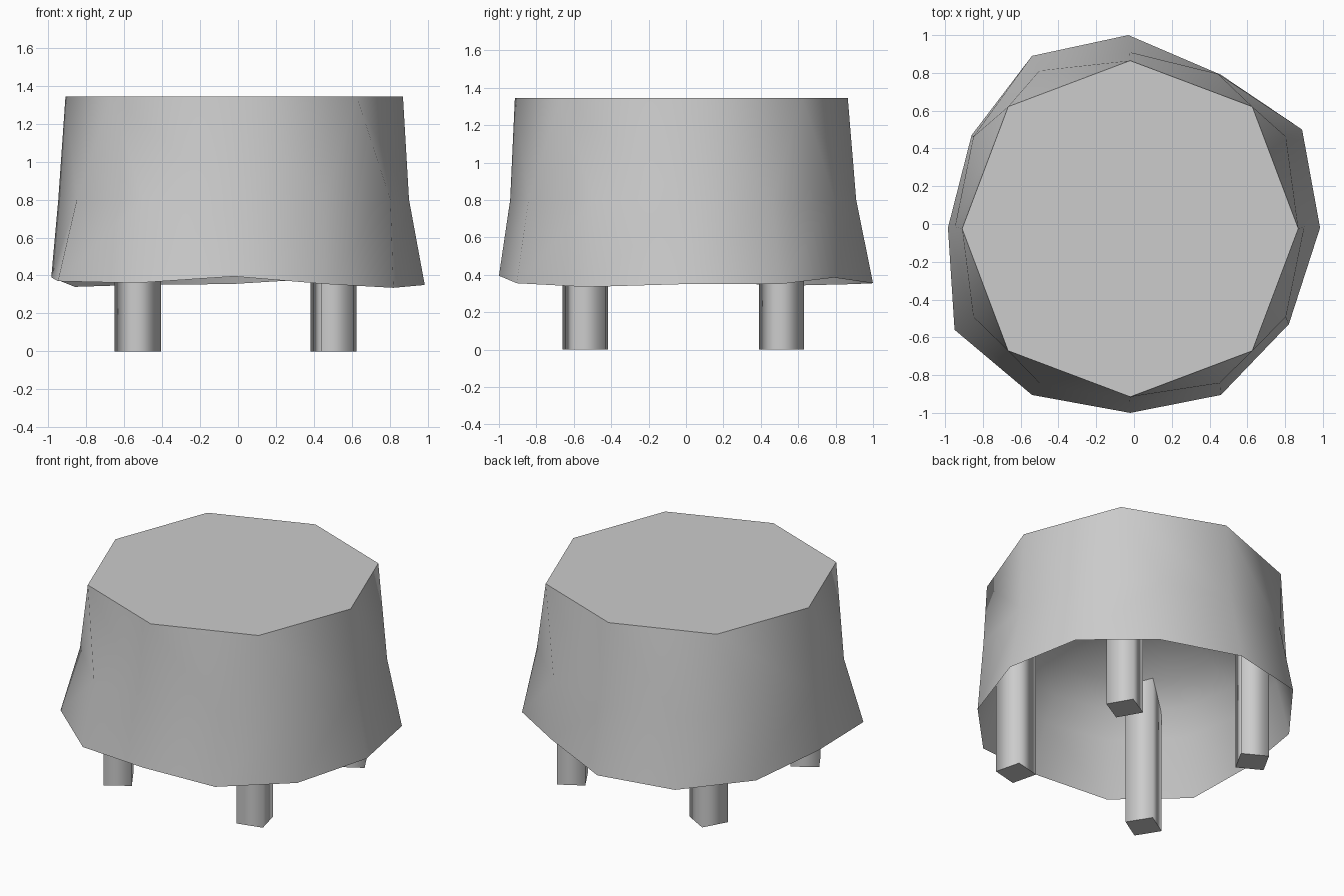
import bpy
import bmesh
from math import cos, sin, radians, tau

cube = bpy.data.objects.get("Cube")
if cube:
    bpy.data.objects.remove(cube, do_unlink=True)

GREY = (0.604, 0.604, 0.604, 1)
mat = bpy.data.materials.new("light_grey")
mat.use_nodes = True
mat.diffuse_color = GREY
mat.node_tree.nodes["Principled BSDF"].inputs["Base Color"].default_value = GREY


def ring(bm, radii, z, cx, cy, turn=0):
    """Add a ring with one vertex for each radius."""
    step = tau / len(radii)
    return [bm.verts.new((cx + r * cos(turn + step * i),
                          cy + r * sin(turn + step * i), z))
            for i, r in enumerate(radii)]


def bridge(bm, lower, upper):
    """Join two rings, with triangles where their counts differ."""
    n, m = len(lower), len(upper)
    if n == m:
        for i in range(n):
            j = (i + 1) % n
            bm.faces.new((lower[i], lower[j], upper[j], upper[i]))
        return
    i = j = 0
    while i < n or j < m:
        a, b = lower[i % n], upper[j % m]
        if j >= m or (i < n and (i + 1) / n <= (j + 1) / m):
            i += 1
            bm.faces.new((a, lower[i % n], b))
        else:
            j += 1
            bm.faces.new((a, upper[j % m], b))


def finish(bm, name, caps=()):
    """Smooth the walls and keep the cap rims sharp."""
    for f in bm.faces:
        f.smooth = f not in caps
    for cap in caps:
        for e in cap.edges:
            e.smooth = False
    mesh = bpy.data.meshes.new(name)
    bm.to_mesh(mesh)
    bm.free()
    mesh.materials.append(mat)
    bpy.context.collection.objects.link(bpy.data.objects.new(name, mesh))


# Draped cover: octagonal top, twelve-sided waist, uneven open hem
HEM = [(.985, -.02, .35), (.89, .50, .35), (.46, .79, .385), (-.03, 1.0, .355),
       (-.54, .89, .35), (-.86, .47, .34), (-.985, -.02, .39), (-.95, -.56, .37),
       (-.54, -.905, .36), (-.02, -1.0, .395), (.46, -.905, .355), (.82, -.53, .335)]
WAIST = [.925, .955, .935] + [.925, .955, .955] * 3
bm = bmesh.new()
hem = [bm.verts.new(p) for p in HEM]
waist = ring(bm, WAIST, .8, -.023, -.015)
top = ring(bm, [.89, .914] * 4, 1.345, -.02, -.025)
bridge(bm, hem, waist)
bridge(bm, waist, top)
finish(bm, "draped_cover", [bm.faces.new(top)])

# Rounded underside: a smooth dome inside the cover, rising from the hem
bm = bmesh.new()
lower = [bm.verts.new(p) for p in HEM]
for scale, z in ((.93, .7), (.84, .86), (.69, .99), (.4, 1.12)):
    upper = ring(bm, [r * scale for r in WAIST], z, -.023, -.015)
    bridge(bm, lower, upper)
    lower = upper
apex = bm.verts.new((-.023, -.015, 1.17))
for i, v in enumerate(lower):
    bm.faces.new((lower[i - 1], v, apex))
finish(bm, "domed_underside")

# Four square legs, each turned a little differently
for name, sx, sy, turn in (("back_left_leg", 1, 1, -15), ("back_right_leg", -1, 1, 16),
                           ("front_right_leg", -1, -1, -13), ("front_left_leg", 1, -1, -31)):
    bm = bmesh.new()
    cx, cy = -.013 + .516 * sx, -.014 + .524 * sy
    low = ring(bm, [.125] * 4, 0, cx, cy, radians(turn))
    high = ring(bm, [.125] * 4, 1.1, cx, cy, radians(turn))
    bridge(bm, low, high)
    finish(bm, name, [bm.faces.new(low[::-1]), bm.faces.new(high)])
